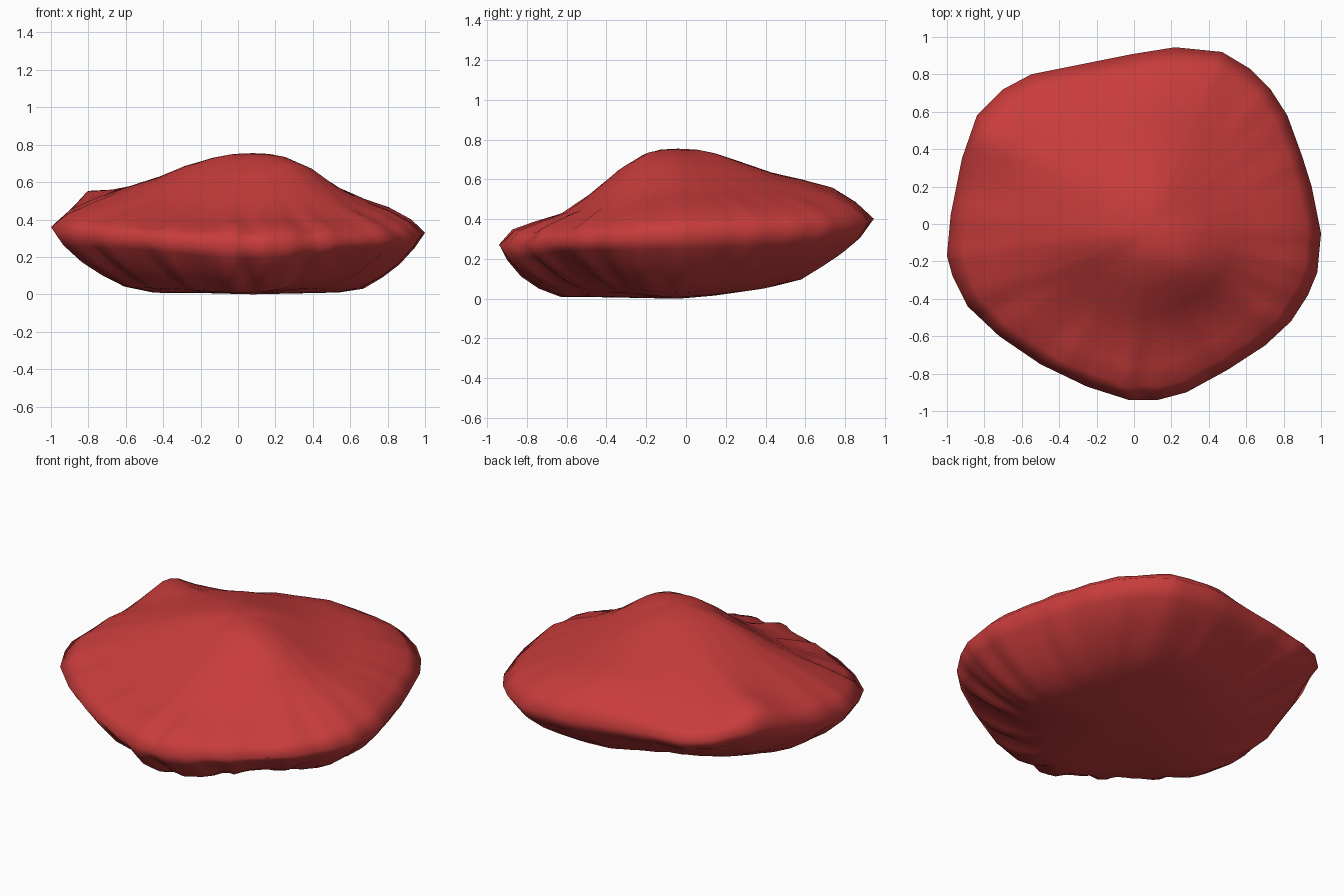
import bpy, bmesh, math
from mathutils import Vector

if "Cube" in bpy.data.objects:
    bpy.data.objects.remove(bpy.data.objects["Cube"])

# Rim outline seen from above, counter-clockwise
RIM = [(1, -.05), (.95, .2), (.9, .36), (.82, .58), (.73, .72), (.62, .83), (.47, .92),
       (.22, .945), (0, .91), (-.3, .85), (-.55, .8), (-.7, .72), (-.84, .58), (-.92, .35),
       (-.98, .05), (-1, -.17), (-.97, -.28), (-.89, -.44), (-.72, -.6), (-.5, -.75),
       (-.25, -.87), (-.03, -.94), (.13, -.94), (.28, -.9), (.5, -.78), (.7, -.65),
       (.84, -.52), (.93, -.38), (.98, -.26)]
CX, CY = 0.08, -0.04

# Heights from crown to rim in eight directions (right, back right, back, ... front right)
TOP_T = [.1, .2, .35, .5, .65, .8, .92, 1]
TOP = [[.75, .725, .66, .57, .51, .46, .40, .33],
       [.745, .71, .64, .57, .53, .48, .43, .37],
       [.75, .73, .68, .63, .60, .56, .49, .41],
       [.75, .73, .69, .64, .59, .54, .50, .45],
       [.75, .73, .68, .61, .56, .50, .44, .37],
       [.745, .71, .62, .53, .45, .40, .36, .31],
       [.75, .72, .63, .52, .43, .38, .34, .27],
       [.75, .74, .69, .57, .46, .40, .35, .29]]
# Heights under the rim, down to the base
LOW_T = [.94, .85, .75, .64, .5, .25]
LOW = [[.25, .16, .09, .03, .01, .005],
       [.28, .20, .14, .08, .04, .015],
       [.32, .25, .18, .11, .08, .035],
       [.36, .29, .22, .15, .08, .03],
       [.27, .18, .11, .05, .015, .01],
       [.24, .16, .09, .03, .01, .005],
       [.19, .11, .05, .01, .01, .005],
       [.24, .18, .12, .07, .03, .01]]
# Local swells and sags of the fabric: x, y, radius, height
SWELLS = [(-.55, .88, .26, -.1), (-.82, .47, .16, .08), (-.15, .92, .2, -.03)]


def around(table, angle, k):
    """Smoothly blend the eight directional profiles (closed cubic)."""
    u = (angle / (math.pi / 4)) % 8
    i, f = int(u), u % 1
    a, b, c, d = (table[(i + o) % 8][k] for o in (-1, 0, 1, 2))
    return b + .5 * f * (c - a + f * (2 * a - 5 * b + 4 * c - d + f * (3 * (b - c) + d - a)))


def swell(x, y):
    return sum(h * math.exp(-((x - a) ** 2 + (y - b) ** 2) / (r * r)) for a, b, r, h in SWELLS)


# Resample the rim with four steps per edge
spokes = []
for i, p in enumerate(RIM):
    q = RIM[(i + 1) % len(RIM)]
    for s in range(4):
        spokes.append(Vector(p).lerp(Vector(q), s / 4))

bm = bmesh.new()
rings = []
for table, steps, lower in ((TOP, TOP_T, False), (LOW, LOW_T, True)):
    for k, t in enumerate(steps):
        ring = []
        for p in spokes:
            d = p - Vector((CX, CY))
            a = math.atan2(d.y, d.x)
            # gathered pleats, strongest in front and just below the rim
            wave = math.sin(17 * a) * .6 + math.sin(29 * a + 1) * .4
            front = .3 + .7 * max(0, -math.sin(a))
            if lower:
                amp = .06 * math.sin(math.pi * min(1, max(0, (t - .55) / .45)))
            else:
                amp = .012 if .7 < t < .95 else 0
            r = t * (1 + amp * wave * front)
            x, y = CX + d.x * r, CY + d.y * r
            z = around(table, a, k) + (0 if lower else amp * wave * front)
            z += swell(x, y) * (max(0, (t - .7) / .6) if lower else min(1, 5.5 - 5 * t))
            ring.append(bm.verts.new((x, y, max(z, 0))))
        rings.append(ring)

# Skin the rings and close the crown and base
n = len(spokes)
for upper, under in zip(rings, rings[1:]):
    for i in range(n):
        j = (i + 1) % n
        bm.faces.new((upper[i], under[i], under[j], upper[j]))
crown = bm.verts.new((CX, CY, .755))
base = bm.verts.new((CX, CY, 0))
for i in range(n):
    j = (i + 1) % n
    bm.faces.new((crown, rings[0][i], rings[0][j]))
    bm.faces.new((base, rings[-1][j], rings[-1][i]))
bmesh.ops.recalc_face_normals(bm, faces=bm.faces)
for f in bm.faces:
    f.smooth = True

# Bean bag cushion
mesh = bpy.data.meshes.new("bean_bag")
bm.to_mesh(mesh)
bm.free()
bag = bpy.data.objects.new("bean_bag", mesh)
bpy.context.collection.objects.link(bag)
red = bpy.data.materials.new("red_fabric")
red.diffuse_color = (.58, .045, .045, 1)
red.use_nodes = True
red.node_tree.nodes["Principled BSDF"].inputs["Base Color"].default_value = red.diffuse_color
mesh.materials.append(red)
